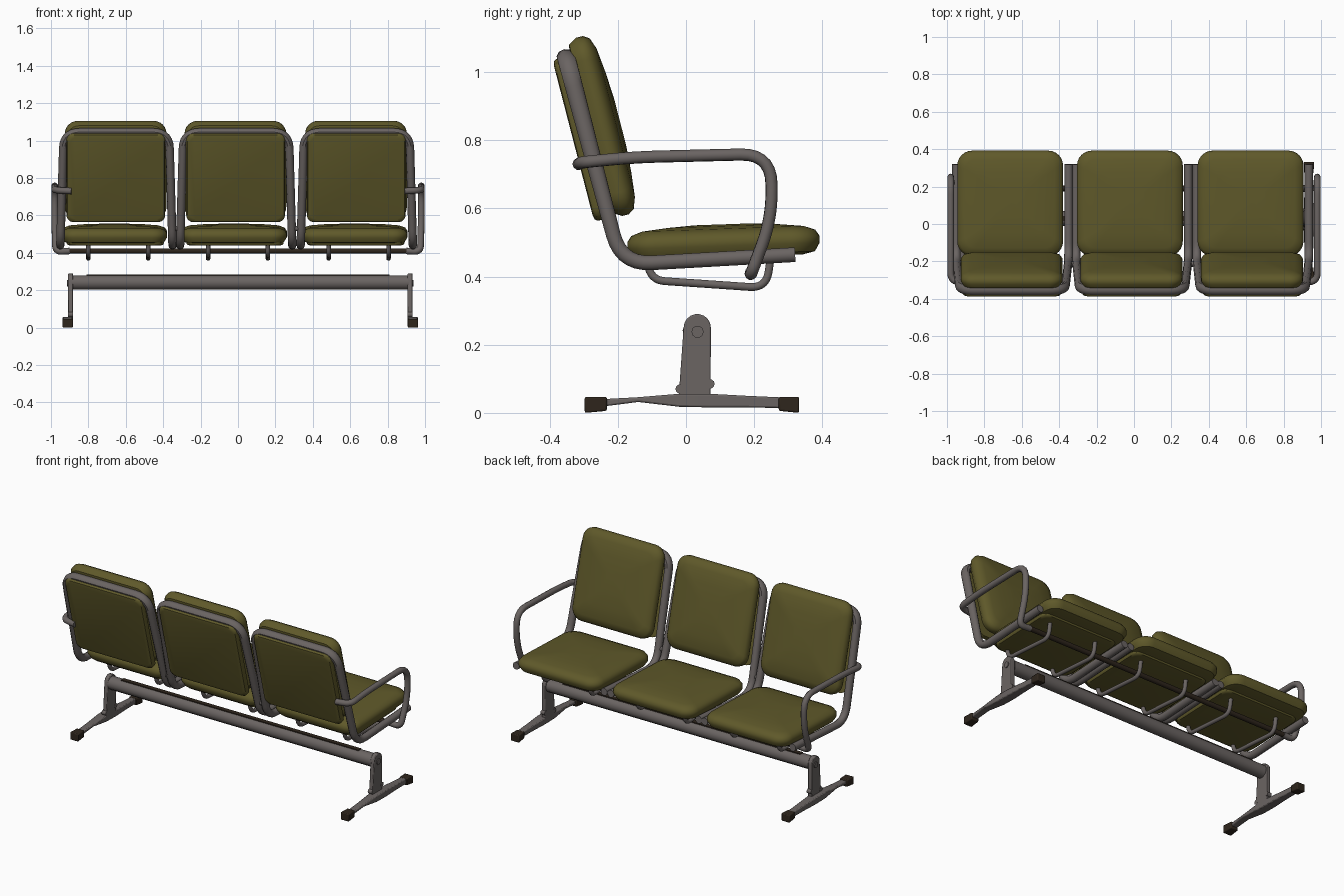
import bpy, bmesh, math
from mathutils import Vector, Matrix

cube = bpy.data.objects.get("Cube")
if cube:
    bpy.data.objects.remove(cube, do_unlink=True)


def material(name, rgb):
    m = bpy.data.materials.new(name)
    m.use_nodes = True
    m.diffuse_color = (*rgb, 1)
    m.node_tree.nodes["Principled BSDF"].inputs["Base Color"].default_value = (*rgb, 1)
    return m


OLIVE = material("olive upholstery", (0.115, 0.1, 0.023))
STEEL = material("warm grey metal", (0.145, 0.128, 0.123))
RUBBER = material("dark brown rubber", (0.028, 0.019, 0.012))
parts = []


def add_mesh(name, bm, mat, matrix=Matrix()):
    bmesh.ops.recalc_face_normals(bm, faces=bm.faces)
    mesh = bpy.data.meshes.new(name)
    bm.to_mesh(mesh)
    bm.free()
    mesh.materials.append(mat)
    ob = bpy.data.objects.new(name, mesh)
    ob.matrix_world = matrix
    bpy.context.collection.objects.link(ob)
    parts.append(ob)
    return ob


def loft(name, rings, mat, matrix=Matrix(), bevel=0):
    """Skin a list of equal-length point rings and cap both ends."""
    bm = bmesh.new()
    loops = [[bm.verts.new(p) for p in ring] for ring in rings]
    n = len(loops[0])
    for a, b in zip(loops, loops[1:]):
        for i in range(n):
            j = (i + 1) % n
            bm.faces.new((a[i], a[j], b[j], b[i]))
    bm.faces.new(loops[0])
    bm.faces.new(loops[-1])
    ob = add_mesh(name, bm, mat, matrix)
    if bevel:
        mod = ob.modifiers.new("rounded edges", "BEVEL")
        mod.width, mod.segments = bevel, 2
    return ob


def rounded_rect(hx, hy, r, z, steps=6):
    pts = []
    for q, (sx, sy) in enumerate([(1, 1), (-1, 1), (-1, -1), (1, -1)]):
        for k in range(steps + 1):
            a = (q + k / steps) * math.pi / 2
            pts.append((sx * (hx - r) + r * math.cos(a), sy * (hy - r) + r * math.sin(a), z))
    return pts


def pad(name, hx, hy, radius, steps, matrix):
    """Upholstered slab: each step is an inset from the outline and a height."""
    rings = [rounded_rect(hx - d, hy - d, max(radius - d * 0.6, 0.03), z) for d, z in steps]
    return loft(name, rings, OLIVE, matrix)


def fillet(points, radius, steps=7):
    """Replace each inner corner of a path with a smooth arc."""
    pts = [Vector(p) for p in points]
    out = [pts[0]]
    for a, b, c in zip(pts, pts[1:], pts[2:]):
        d = min(radius, (a - b).length * 0.48, (c - b).length * 0.48)
        p, q = b + (a - b).normalized() * d, b + (c - b).normalized() * d
        for k in range(steps + 1):
            t = k / steps
            out.append(p * (1 - t) ** 2 + b * 2 * t * (1 - t) + q * t * t)
    return out + [pts[-1]]


def tube(name, points, r, radius=0.05, mat=STEEL):
    curve = bpy.data.curves.new(name, "CURVE")
    curve.dimensions = "3D"
    curve.bevel_depth, curve.bevel_resolution = r, 3
    curve.use_fill_caps = True
    path = fillet(points, radius)
    spline = curve.splines.new("POLY")
    spline.points.add(len(path) - 1)
    for sp, p in zip(spline.points, path):
        sp.co = (*p, 1)
    curve.materials.append(mat)
    ob = bpy.data.objects.new(name, curve)
    bpy.context.collection.objects.link(ob)
    bpy.ops.object.select_all(action="DESELECT")
    ob.select_set(True)
    bpy.context.view_layer.objects.active = ob
    bpy.ops.object.convert(target="MESH")
    parts.append(bpy.context.view_layer.objects.active)
    return parts[-1]


def box_ring(y, cx, hw, z0, z1):
    return [(cx - hw, y, z0), (cx + hw, y, z0), (cx + hw, y, z1), (cx - hw, y, z1)]


def upright(x, y, z, angle):
    """Frame whose local y climbs the reclined back and local z faces forward."""
    s, c = math.sin(angle), math.cos(angle)
    return Matrix(((-1, 0, 0, x), (0, -s, c, y), (0, c, s, z), (0, 0, 0, 1)))


RECLINE = math.radians(14.5)
CUSHION = [(0.05, -0.045), (0.015, -0.037), (0, -0.012), (0, 0.008), (0.012, 0.026),
           (0.045, 0.038), (0.12, 0.046), (0.2, 0.051)]
SHELL = [(0.02, -0.016), (0.006, -0.013), (0, -0.005), (0, 0.014)]

# Three seat units
for label, x in (("right", -0.65), ("middle", -0.01), ("left", 0.635)):
    tilt = Matrix.Rotation(math.radians(2), 4, "X")
    pad(label + "_seat_cushion", 0.283, 0.282, 0.08, CUSHION,
        Matrix.Translation((x - 0.012, 0.11, 0.502)) @ tilt)
    pad(label + "_seat_shell", 0.26, 0.225, 0.05, SHELL,
        Matrix.Translation((x - 0.006, 0.085, 0.461)) @ tilt)
    pad(label + "_back_cushion", 0.272, 0.27, 0.07, CUSHION,
        upright(x - 0.004, -0.243, 0.842, RECLINE))
    pad(label + "_back_shell", 0.264, 0.245, 0.04, SHELL,
        upright(x - 0.003, -0.315, 0.802, RECLINE))

    # Bent side rails and top bar in one tube
    side = [(0.3, 0.32, 0.464), (0.3, -0.19, 0.435), (0.282, -0.352, 1.045)]
    path = [(x + w, y, z) for w, y, z in reversed(side)]
    path = [(x - w, y, z) for w, y, z in side] + path
    frame = tube(label + "_seat_frame", path, 0.0225, 0.09)

    # Deepen the tube to an oval along the reclined back
    for v in frame.data.vertices:
        if v.co.z > 0.55:
            axis_y = -0.19 - (v.co.z - 0.435) * 0.2656
            v.co.y = axis_y + (v.co.y - axis_y) * 1.22

    # Hoops beneath the seat
    for s in (-1, 1):
        hx = x + 0.01 + s * 0.16
        tube(label + "_under_hoop", [(hx, -0.12, 0.465), (hx, -0.1, 0.389),
                                     (hx, 0.235, 0.366), (hx, 0.25, 0.465)], 0.012, 0.05)

# Rods joining the seats
tube("seat_cross_rod", [(-0.93, 0.19, 0.41), (0.93, 0.19, 0.41)], 0.015, mat=RUBBER)
for x in (-0.33, 0.31):
    tube("rear_seat_link", [(x - 0.04, -0.215, 0.53), (x + 0.04, -0.215, 0.53)], 0.014)

# Armrests, mirrored to both ends
for label, s in (("right", -1), ("left", 1)):
    tube(label + "_armrest", [(s * 0.89, -0.315, 0.73), (s * 0.98, -0.305, 0.735),
                              (s * 0.98, -0.15, 0.75), (s * 0.98, 0.25, 0.76),
                              (s * 0.98, 0.252, 0.57), (s * 0.975, 0.19, 0.405),
                              (s * 0.9, 0.19, 0.41)], 0.018, 0.13)

# Main beam with its dark top mounting strip
BEAM_Y, BEAM_Z = 0.03, 0.241
tube("main_beam", [(-0.89, BEAM_Y, BEAM_Z), (0.915, BEAM_Y, BEAM_Z)], 0.04)
loft("beam_top_strip", [box_ring(y, 0, 0.81, BEAM_Z + 0.025, BEAM_Z + 0.042)
                        for y in (BEAM_Y - 0.014, BEAM_Y + 0.014)], RUBBER)

# Legs and feet
for label, x, s in (("right", -0.895, -1), ("left", 0.92, 1)):
    outline = [(-0.022, 0.04), (0.072, 0.04), (0.073, 0.25)]
    for k in range(1, 9):
        a = math.pi * k / 9
        outline.append((0.033 + 0.04 * math.cos(a), 0.25 + 0.04 * math.sin(a)))
    outline.append((-0.007, 0.25))
    loft(label + "_leg", [[(x + d, y, z) for y, z in outline] for d in (-0.013, 0.013)],
         STEEL, bevel=0.004)
    tube(label + "_beam_bolt", [(x, 0.034, 0.238), (x + s * 0.018, 0.034, 0.238)], 0.018)
    for y, z in ((-0.017, 0.07), (0.07, 0.085)):
        tube(label + "_leg_bolt", [(x - 0.014, y, z), (x + 0.014, y, z)], 0.014)

    fx = x + s * 0.015
    loft(label + "_foot_bar", [box_ring(y, fx, w, a, b) for y, w, a, b in (
        (-0.25, 0.019, 0.018, 0.04), (-0.14, 0.023, 0.032, 0.046), (-0.02, 0.028, 0.018, 0.056),
        (0.07, 0.028, 0.016, 0.056), (0.18, 0.023, 0.016, 0.05), (0.29, 0.019, 0.014, 0.045))],
        STEEL, bevel=0.005)
    for name, inner, outer in (("back", -0.232, -0.297), ("front", 0.272, 0.332)):
        loft(label + "_" + name + "_foot_cap",
             [box_ring(inner, fx, 0.025, 0.006, 0.047), box_ring(outer, fx, 0.028, 0, 0.047)],
             RUBBER, bevel=0.005)

# Smooth shading with sharp creases kept
bpy.ops.object.select_all(action="DESELECT")
for ob in parts:
    ob.select_set(True)
bpy.context.view_layer.objects.active = parts[0]
bpy.ops.object.shade_smooth_by_angle(angle=math.radians(40))
